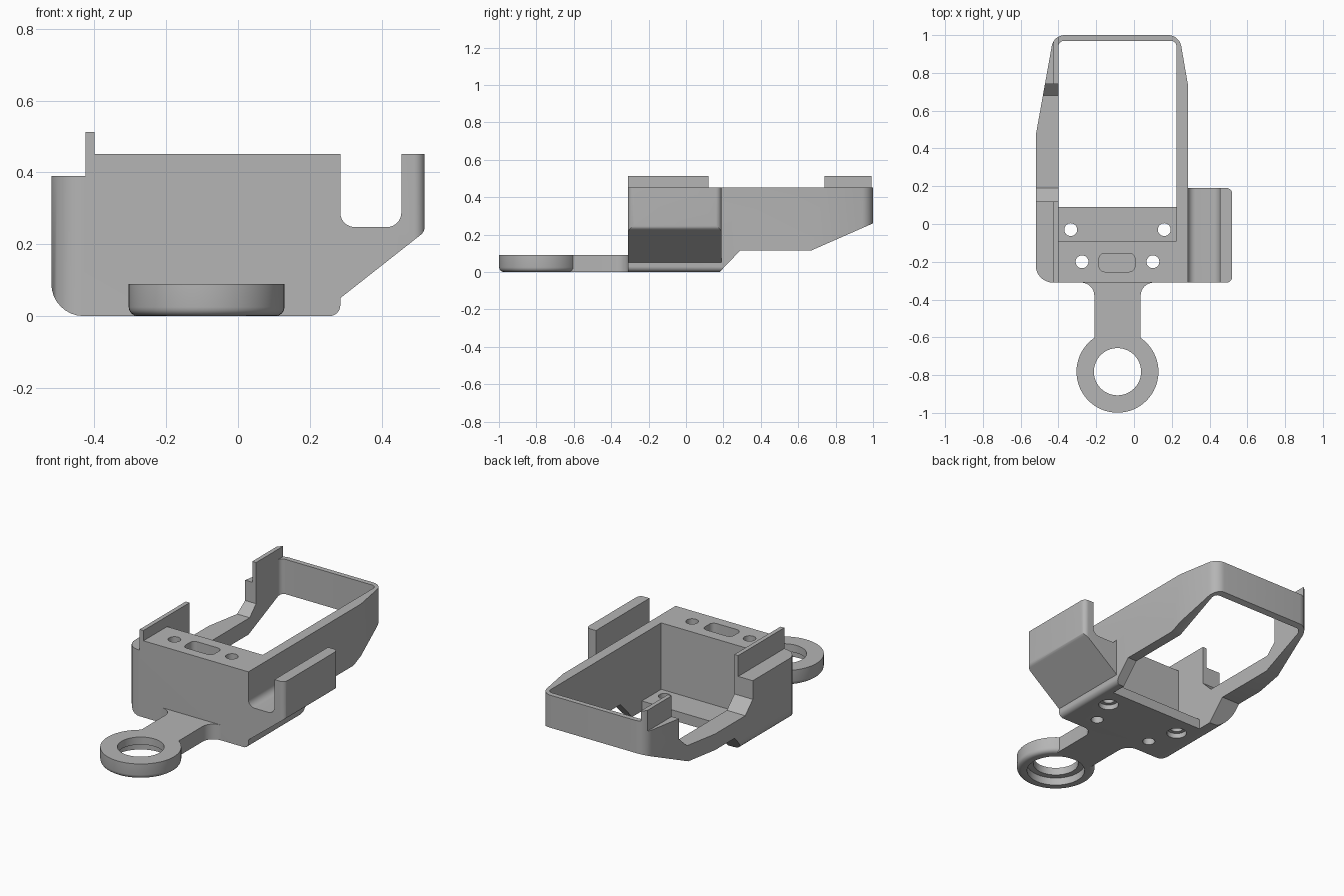
import bpy, bmesh, math
from mathutils import Vector

if "Cube" in bpy.data.objects:
    bpy.data.objects.remove(bpy.data.objects["Cube"])

grey = bpy.data.materials.new("plain grey")
grey.diffuse_color = (0.46, 0.46, 0.46, 1)
grey.use_nodes = True
grey.node_tree.nodes["Principled BSDF"].inputs["Base Color"].default_value = grey.diffuse_color


def rounded(points, steps=8):
    """Turn (u, v, radius) corners into an outline with arcs."""
    out = []
    n = len(points)
    for i, (u, v, r) in enumerate(points):
        p = Vector((u, v))
        if r == 0:
            out.append(p)
            continue
        a = (Vector(points[i - 1][:2]) - p).normalized()
        b = (Vector(points[(i + 1) % n][:2]) - p).normalized()
        half = a.angle(b) / 2
        centre = p + (a + b).normalized() * (r / math.sin(half))
        start = p + a * (r / math.tan(half)) - centre
        end = p + b * (r / math.tan(half)) - centre
        sweep = start.angle_signed(end)
        for k in range(steps + 1):
            t = -sweep * k / steps
            c, s = math.cos(t), math.sin(t)
            out.append(centre + Vector((start.x * c - start.y * s,
                                        start.x * s + start.y * c)))
    return out


def prism(name, outline, lo, hi, axis="z"):
    """Extrude a 2D outline along an axis."""
    place = {"x": lambda u, v, w: (w, u, v),
             "y": lambda u, v, w: (u, w, v),
             "z": lambda u, v, w: (u, v, w)}[axis]
    bm = bmesh.new()
    rings = [[bm.verts.new(place(u, v, w)) for u, v in outline] for w in (lo, hi)]
    bm.faces.new(rings[0])
    bm.faces.new(rings[1])
    n = len(outline)
    for i in range(n):
        j = (i + 1) % n
        bm.faces.new((rings[0][i], rings[0][j], rings[1][j], rings[1][i]))
    bmesh.ops.recalc_face_normals(bm, faces=bm.faces)
    mesh = bpy.data.meshes.new(name)
    bm.to_mesh(mesh)
    bm.free()
    mesh.materials.append(grey)
    ob = bpy.data.objects.new(name, mesh)
    bpy.context.collection.objects.link(ob)
    return ob


def box(x0, x1, y0, y1, z0, z1):
    return prism("cutter", [(x0, y0), (x1, y0), (x1, y1), (x0, y1)], z0, z1)


def circle(x, y, r, n=32):
    return [(x + r * math.cos(math.tau * k / n), y + r * math.sin(math.tau * k / n))
            for k in range(n)]


def combine(ob, other, op="DIFFERENCE"):
    m = ob.modifiers.new("bool", "BOOLEAN")
    m.operation, m.object, m.solver = op, other, "EXACT"
    bpy.context.view_layer.objects.active = ob
    bpy.ops.object.modifier_apply(modifier=m.name)
    bpy.data.objects.remove(other)


def finish(ob):
    bpy.ops.object.select_all(action="DESELECT")
    ob.select_set(True)
    bpy.context.view_layer.objects.active = ob
    bpy.ops.object.shade_smooth_by_angle(angle=math.radians(30))


# Frame body: plan outline, trimmed by side profile and rounded front section
body = prism("frame_body", rounded([
    (-0.52, -0.31, 0.09), (0.285, -0.31, 0), (0.285, 0.74, 0),
    (0.24, 1.0, 0.07), (-0.425, 1.0, 0.07), (-0.52, 0.47, 0)]), 0, 0.513)
combine(body, prism("cutter", [
    (-0.5, 0), (0.18, 0), (0.29, 0.115), (0.67, 0.115),
    (1.0, 0.26), (1.1, 0.30), (1.1, 0.6), (-0.5, 0.6)], -1, 1, "x"), "INTERSECT")
combine(body, prism("cutter", rounded([
    (-0.52, 0, 0.09), (0.285, 0, 0.03), (0.285, 0.6, 0), (-0.52, 0.6, 0)]),
    -0.6, 1.2, "y"), "INTERSECT")

# Open cavity, leaving a low shelf behind the front block
combine(body, prism("cutter", rounded([
    (-0.40, -0.09, 0), (0.225, -0.09, 0), (0.225, 0.97, 0.03),
    (-0.40, 0.97, 0.03)]), 0.06, 1))
combine(body, box(-0.40, 0.225, 0.09, 0.9, -1, 0.5))

# Top levels: main rim, outer left ledge, and dropped left wall
combine(body, box(-0.40, 1, -1, 1.2, 0.452, 1))
combine(body, box(-1, -0.425, -1, 1.2, 0.39, 1))
combine(body, prism("cutter", [
    (0.12, 1), (0.12, 0.28), (0.19, 0.21), (0.68, 0.21),
    (0.74, 0.27), (0.74, 1)], -1, -0.39, "x"))

# Screw holes, counterbores and slot
for x, y in ((-0.335, -0.03), (0.16, -0.03), (-0.275, -0.2), (0.10, -0.2)):
    combine(body, prism("cutter", circle(x, y, 0.034), -1, 1))
for x in (-0.335, 0.16):
    combine(body, prism("cutter", circle(x, -0.03, 0.055), -1, 0.03))
combine(body, prism("cutter", rounded([
    (-0.185, -0.253, 0.03), (0.005, -0.253, 0.03),
    (0.005, -0.155, 0.03), (-0.185, -0.155, 0.03)]), 0.38, 1))
finish(body)

# Side channel with sloped underside
channel = prism("side_channel", rounded([
    (0.25, 0.03, 0), (0.285, 0.05, 0.02), (0.52, 0.235, 0.03), (0.52, 0.452, 0),
    (0.455, 0.452, 0), (0.455, 0.248, 0.04), (0.285, 0.248, 0.04),
    (0.285, 0.40, 0), (0.25, 0.40, 0)]), -0.31, 0.19, "y")
combine(channel, prism("cutter", rounded([
    (0.2, -0.31, 0), (0.52, -0.31, 0.03), (0.52, 0.19, 0.03), (0.2, 0.19, 0)]),
    -1, 1), "INTERSECT")
finish(channel)

# Tongue with flared root, plus ring with a stepped bore
arm = prism("tongue", rounded([
    (-0.21, -0.70, 0), (0.035, -0.70, 0), (0.035, -0.31, 0.07),
    (0.14, -0.31, 0), (0.14, -0.29, 0), (-0.32, -0.29, 0),
    (-0.32, -0.31, 0), (-0.21, -0.31, 0.07)]), 0, 0.09)
ring = prism("ring", circle(-0.0875, -0.782, 0.217, 64), 0, 0.09)
bpy.context.view_layer.objects.active = ring
bevel = ring.modifiers.new("round", "BEVEL")
bevel.limit_method, bevel.width, bevel.segments = "WEIGHT", 0.025, 4
weight = ring.data.attributes.new("bevel_weight_edge", "FLOAT", "EDGE")
for e in ring.data.edges:
    if all(ring.data.vertices[i].co.z < 0.01 for i in e.vertices):
        weight.data[e.index].value = 1
bpy.ops.object.modifier_apply(modifier="round")
combine(ring, arm, "UNION")
ring.name = "tongue_ring"
combine(ring, prism("cutter", circle(-0.0875, -0.782, 0.125, 64), -1, 1))
combine(ring, prism("cutter", circle(-0.0875, -0.782, 0.16, 64), -1, 0.045))
finish(ring)
